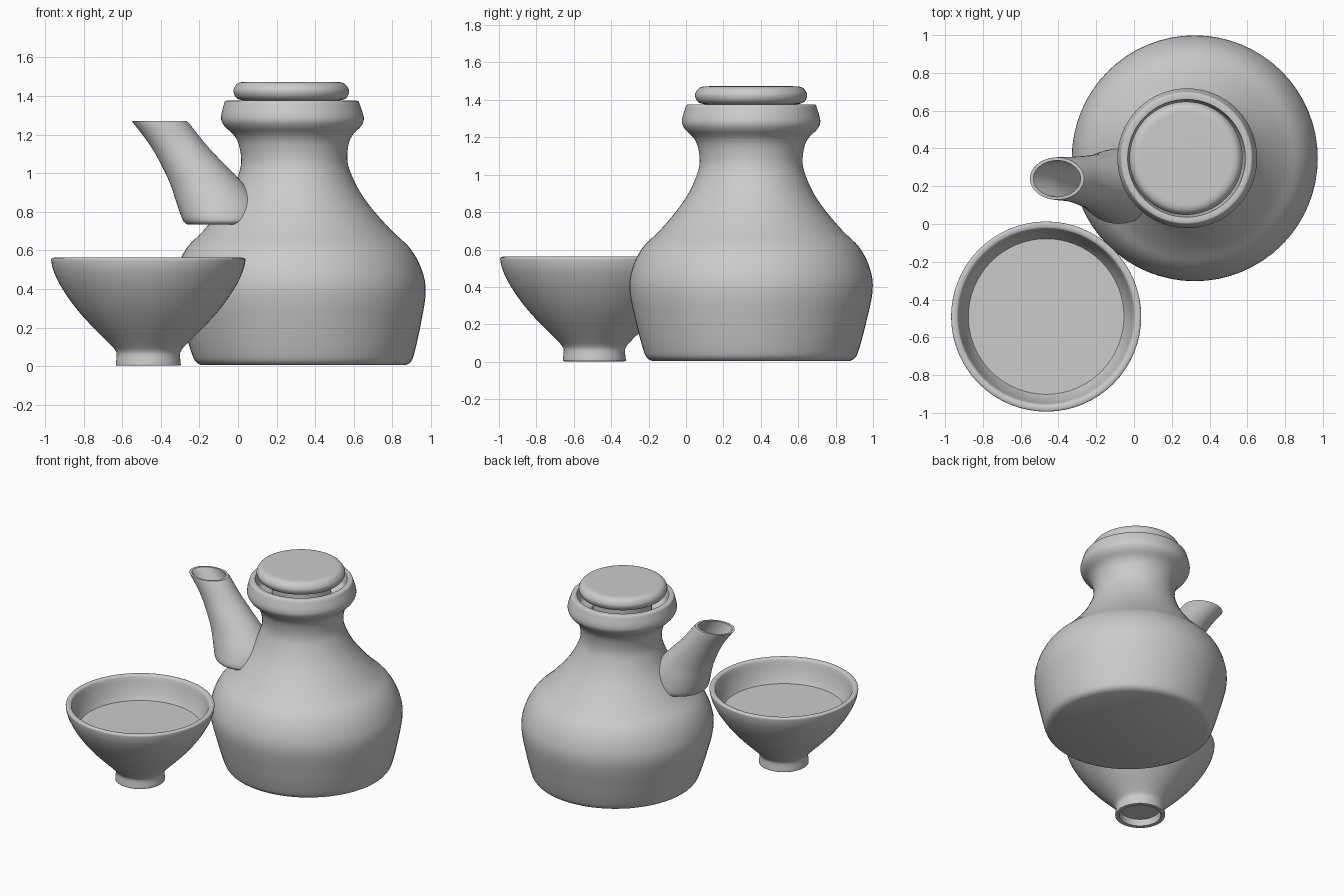
import bpy, bmesh, math
from mathutils import Vector


def spline(pts, n=4):
    """Smooth Catmull-Rom path; a repeated point makes a hard corner."""
    pts = [Vector(p) for p in pts]
    out = [pts[0]]
    for i in range(len(pts) - 1):
        b, c = pts[i], pts[i + 1]
        if (b - c).length < 1e-6:
            continue
        a, d = pts[max(i - 1, 0)], pts[min(i + 2, len(pts) - 1)]
        for k in range(1, n + 1):
            t = k / n
            out.append(0.5 * (2 * b + (c - a) * t + (2 * a - 5 * b + 4 * c - d) * t * t
                              + (3 * b - a - 3 * c + d) * t ** 3))
    return out


def loft(name, rings, segs=64, cap_start=True, cap_end=True):
    """Skin through level rings given as (cx, cy, z, rx, ry)."""
    bm = bmesh.new()
    loops = []
    for cx, cy, z, rx, ry in rings:
        loops.append([bm.verts.new((cx + rx * math.cos(2 * math.pi * i / segs),
                                    cy + ry * math.sin(2 * math.pi * i / segs), z))
                      for i in range(segs)])
    for a, b in zip(loops, loops[1:]):
        for i in range(segs):
            j = (i + 1) % segs
            bm.faces.new((a[i], a[j], b[j], b[i]))
    if cap_start:
        bm.faces.new(loops[0][::-1])
    if cap_end:
        bm.faces.new(loops[-1])
    bmesh.ops.recalc_face_normals(bm, faces=bm.faces)
    me = bpy.data.meshes.new(name)
    bm.to_mesh(me)
    bm.free()
    ob = bpy.data.objects.new(name, me)
    bpy.context.collection.objects.link(ob)
    bpy.ops.object.select_all(action='DESELECT')
    ob.select_set(True)
    bpy.context.view_layer.objects.active = ob
    bpy.ops.object.shade_smooth_by_angle(angle=math.radians(40))
    return ob


def turned(name, profile, axis):
    """Turn an (r, z) profile around a possibly leaning axis."""
    rings = []
    for r, z in spline(profile):
        x, y = axis(z)
        rings.append((x, y, z, r, r))
    return loft(name, rings)


# the pot leans a little towards its spout
pot_axis = lambda z: (0.34 - 0.045 * z, 0.348)
bowl_axis = lambda z: (-0.465, -0.49)

# pot body, with flared collar and a recess for the stopper
turned("pot_body", [
    (0.53, 0.005), (0.53, 0.005), (0.555, 0.02), (0.575, 0.06), (0.613, 0.2), (0.65, 0.38),
    (0.635, 0.5), (0.58, 0.61), (0.49, 0.7), (0.40, 0.805), (0.335, 0.9),
    (0.29, 1.0), (0.275, 1.07), (0.285, 1.15), (0.31, 1.2), (0.355, 1.245),
    (0.37, 1.29), (0.348, 1.37), (0.348, 1.37), (0.34, 1.375), (0.315, 1.375),
    (0.31, 1.365), (0.295, 1.29), (0.26, 1.26), (0.22, 1.23), (0.215, 1.15), (0.215, 1.15)],
    pot_axis)

# lid disc with its plug
turned("lid", [
    (0.20, 1.2), (0.20, 1.2), (0.20, 1.37), (0.20, 1.37), (0.25, 1.377), (0.285, 1.39),
    (0.30, 1.425), (0.285, 1.457), (0.26, 1.471), (0.225, 1.473), (0.225, 1.473)], pot_axis)

# spout, outside from the base up, then down the bore
outer = [(-0.08, 0.2, 0.733, 0.17, 0.17), (-0.08, 0.2, 0.738, 0.19, 0.187),
         (-0.083, 0.2, 0.765, 0.207, 0.199), (-0.105, 0.21, 0.85, 0.215, 0.182),
         (-0.175, 0.22, 0.965, 0.185, 0.15), (-0.298, 0.235, 1.13, 0.148, 0.122),
         (-0.395, 0.24, 1.255, 0.144, 0.114), (-0.408, 0.24, 1.27, 0.143, 0.111)]
bore = [(-0.408, 0.24, 1.27, 0.125, 0.096), (-0.298, 0.235, 1.13, 0.122, 0.098),
        (-0.175, 0.22, 0.965, 0.15, 0.12), (-0.105, 0.21, 0.85, 0.16, 0.14)]
loft("spout", spline(outer) + spline(bore), segs=48)

# bowl, with hollow foot ring
turned("bowl", [
    (0.13, 0.05), (0.13, 0.05), (0.14, 0.005), (0.14, 0.005), (0.165, 0.003), (0.168, 0.015),
    (0.164, 0.055), (0.17, 0.08), (0.20, 0.115), (0.295, 0.21), (0.375, 0.3),
    (0.445, 0.4), (0.488, 0.485), (0.503, 0.545), (0.497, 0.56), (0.475, 0.56),
    (0.463, 0.545), (0.445, 0.475), (0.412, 0.395), (0.345, 0.305), (0.25, 0.21),
    (0.12, 0.13), (0.03, 0.115)], bowl_axis)

# drink inside the bowl
loft("tea_surface", [(-0.465, -0.49, 0.395, 0.42, 0.42)], cap_start=False)
